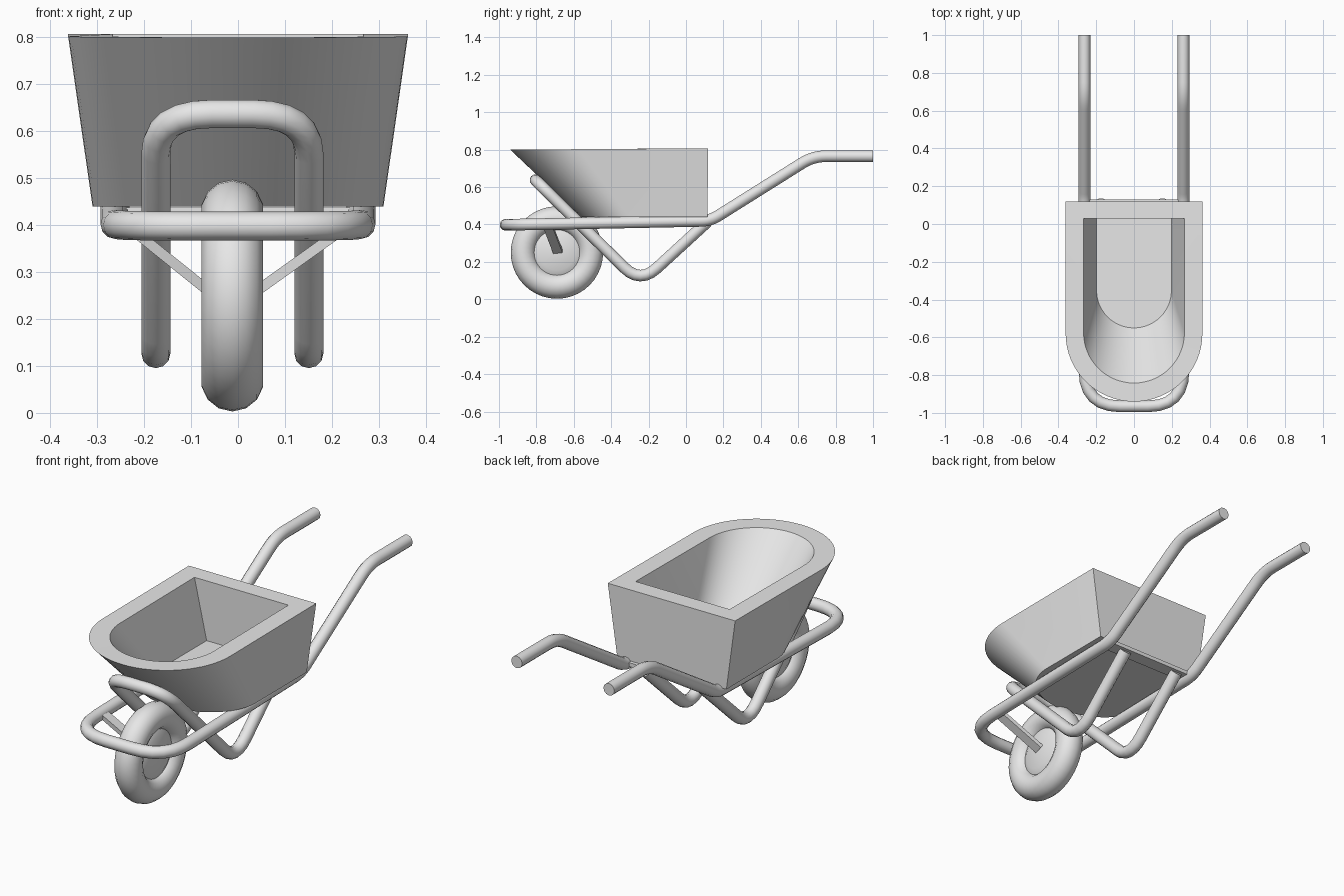
import bpy, bmesh
from math import pi, sin, cos, radians
from mathutils import Vector, Matrix

cube = bpy.data.objects.get("Cube")
if cube:
    bpy.data.objects.remove(cube, do_unlink=True)

grey = bpy.data.materials.new("plain grey")
grey.use_nodes = True
GREY = (0.8, 0.8, 0.8, 1)
grey.diffuse_color = GREY
grey.node_tree.nodes["Principled BSDF"].inputs["Base Color"].default_value = GREY

TUBE = 0.031      # tube radius
MID = -0.012      # the wheel and stand sit slightly off centre


def smooth(ob, angle=35):
    bpy.ops.object.select_all(action='DESELECT')
    ob.select_set(True)
    bpy.context.view_layer.objects.active = ob
    bpy.ops.object.shade_smooth_by_angle(angle=radians(angle))


def from_bmesh(name, bm):
    bmesh.ops.recalc_face_normals(bm, faces=bm.faces)
    mesh = bpy.data.meshes.new(name)
    bm.to_mesh(mesh)
    bm.free()
    mesh.materials.append(grey)
    ob = bpy.data.objects.new(name, mesh)
    bpy.context.collection.objects.link(ob)
    smooth(ob)
    return ob


def fillet(points, steps=6):
    """Round each inner corner; every point is (x, y, z, trim length)."""
    pts = [Vector(p[:3]) for p in points]
    path = [pts[0]]
    for i in range(1, len(pts) - 1):
        p, trim = pts[i], points[i][3]
        a = p + (pts[i - 1] - p).normalized() * trim
        b = p + (pts[i + 1] - p).normalized() * trim
        for k in range(steps + 1):
            t = k / steps
            path.append(a * (1 - t) ** 2 + p * 2 * t * (1 - t) + b * t * t)
    return path + [pts[-1]]


def tube(name, half, centre):
    """Bent tube: the half path is mirrored across x, then swept."""
    points = [(centre + x, y, z, r) for x, y, z, r in half]
    points += [(centre - x, y, z, r) for x, y, z, r in reversed(half)]
    path = fillet(points)
    curve = bpy.data.curves.new(name, 'CURVE')
    curve.dimensions = '3D'
    curve.bevel_depth = TUBE
    curve.bevel_resolution = 4
    curve.use_fill_caps = True
    spline = curve.splines.new('POLY')
    spline.points.add(len(path) - 1)
    for sp, p in zip(spline.points, path):
        sp.co = (*p, 1)
    curve.materials.append(grey)
    ob = bpy.data.objects.new(name, curve)
    bpy.context.collection.objects.link(ob)
    bpy.ops.object.select_all(action='DESELECT')
    ob.select_set(True)
    bpy.context.view_layer.objects.active = ob
    bpy.ops.object.convert(target='MESH')
    smooth(bpy.context.object, 40)


def lathe(name, profile, closed, steps=40):
    """Spin a (radius, x) profile round the wheel axle."""
    bm = bmesh.new()
    rings = []
    for i in range(steps):
        a = 2 * pi * i / steps
        rings.append([bm.verts.new((x, r * cos(a), r * sin(a))) for r, x in profile])
    n = len(profile)
    for i in range(steps):
        a, b = rings[i], rings[(i + 1) % steps]
        for j in range(n if closed else n - 1):
            k = (j + 1) % n
            bm.faces.new((a[j], a[k], b[k], b[j]))
    if not closed:
        bm.faces.new([r[0] for r in rings])
        bm.faces.new([r[-1] for r in rings])
    ob = from_bmesh(name, bm)
    ob.location = (MID, -0.69, 0.25)


def beam(name, start, end, width, depth):
    """Flat bar between two points, its width along y."""
    a, b = Vector(start), Vector(end)
    axis = (b - a).normalized()
    side = (Vector((0, 1, 0)) - axis * axis.y).normalized()
    thick = axis.cross(side)
    basis = Matrix((side * width, thick * depth, b - a)).transposed().to_4x4()
    bm = bmesh.new()
    bmesh.ops.create_cube(bm, size=1, matrix=Matrix.Translation((a + b) / 2) @ basis)
    from_bmesh(name, bm)


# Tray: square back, round front, thick rim and sloping hollow
def outline(bm, half_width, back, centre, reach, z_back, z_front):
    flat = [(half_width, back)]
    for i in range(33):
        a = pi * i / 32
        flat.append((half_width * cos(a), centre - reach * sin(a)))
    flat.append((-half_width, back))
    front = centre - reach
    return [bm.verts.new((x, y, z_back + (z_front - z_back) * (back - y) / (back - front)))
            for x, y in flat]


bm = bmesh.new()
loops = [outline(bm, 0.31, 0.115, -0.30, 0.26, 0.44, 0.44),
         outline(bm, 0.362, 0.118, -0.58, 0.36, 0.807, 0.80),
         outline(bm, 0.267, 0.028, -0.575, 0.267, 0.807, 0.80),
         outline(bm, 0.198, 0.028, -0.352, 0.198, 0.50, 0.50)]
for lower, upper in zip(loops, loops[1:]):
    for i in range(len(lower)):
        j = (i + 1) % len(lower)
        bm.faces.new((lower[i], lower[j], upper[j], upper[i]))
bm.faces.new(loops[0])
bm.faces.new(loops[-1])
from_bmesh("tray", bm)

# Handles and frame: one tube running round the front of the wheel
tube("handle_frame", [(0.262, 1.0, 0.765, 0),
                      (0.262, 0.68, 0.765, 0.07),
                      (0.262, 0.13, 0.42, 0.05),
                      (0.262, -0.965, 0.398, 0.19)], 0)

# Stand: rear ends, down to the feet, then up into the front hoop
tube("stand", [(0.163, 0.115, 0.415, 0),
               (0.163, -0.245, 0.085, 0.12),
               (0.163, -0.805, 0.637, 0.12)], MID)

# Cross plate joining the stand to the frame under the tray
beam("cross_plate", (-0.25, 0.095, 0.428), (0.25, 0.095, 0.428), 0.07, 0.02)

# Wheel: tyre and hub
lathe("tyre", [(0.18 + 0.067 * cos(2 * pi * i / 14), 0.067 * sin(2 * pi * i / 14))
               for i in range(14)], True)
lathe("hub", [(0.095, -0.045), (0.125, -0.03), (0.125, 0.03), (0.095, 0.045)], False)

# Wheel brackets from the frame down to the hub
for name, s in (("left_bracket", 1), ("right_bracket", -1)):
    beam(name, (s * 0.25, -0.745, 0.41), (MID + s * 0.045, -0.685, 0.255), 0.05, 0.022)
